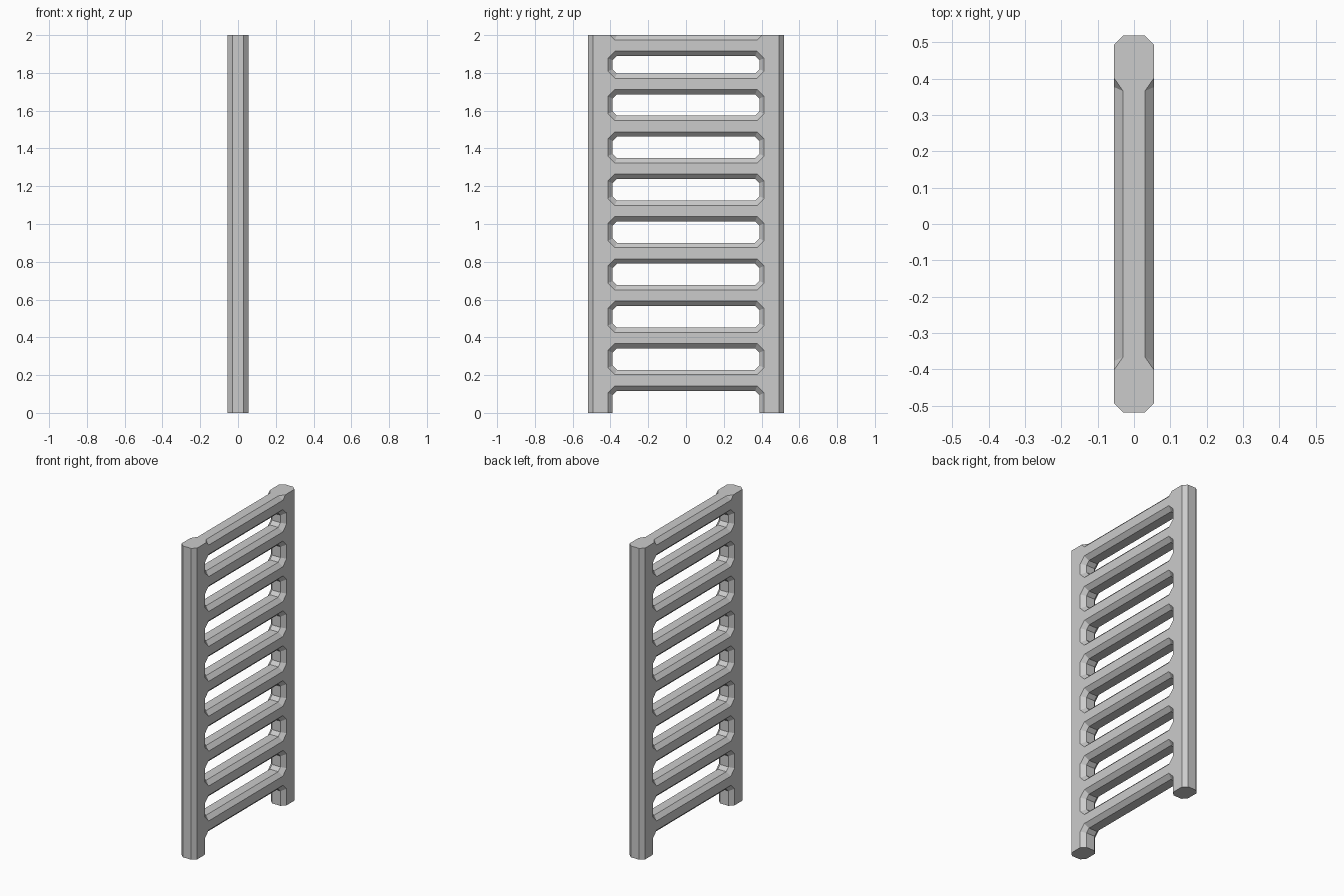
import bpy, bmesh

if "Cube" in bpy.data.objects:
    bpy.data.objects.remove(bpy.data.objects["Cube"])

HALF_X, CORE_X = 0.0555, 0.03      # half thickness, half thickness inside the bevel
HALF_Y, BEVEL = 0.518, 0.026       # half width, bevel width
OPEN_Y, CORNER = 0.388, 0.022      # half width and corner cut of the openings
PITCH, FIRST, RUNG = 0.2242, 0.117, 0.111


def loft(bm, rings):
    """Skin a list of equal-length point rings and cap both ends."""
    vs = [[bm.verts.new(p) for p in ring] for ring in rings]
    n = len(vs[0])
    for a, b in zip(vs, vs[1:]):
        for i in range(n):
            j = (i + 1) % n
            bm.faces.new((a[i], a[j], b[j], b[i]))
    bm.faces.new(vs[0])
    bm.faces.new(vs[-1])


def make_object(name, bm):
    bmesh.ops.recalc_face_normals(bm, faces=bm.faces[:])
    mesh = bpy.data.meshes.new(name)
    bm.to_mesh(mesh)
    bm.free()
    ob = bpy.data.objects.new(name, mesh)
    bpy.context.collection.objects.link(ob)
    return ob


def opening_ring(x, z0, z1, grow):
    """Corner-cut rectangle, offset outward by grow."""
    y, lo, hi = OPEN_Y + grow, z0 - grow, z1 + grow
    c = CORNER + 0.586 * grow
    return [(x, -y + c, lo), (x, y - c, lo), (x, y, lo + c), (x, y, hi - c),
            (x, y - c, hi), (x, -y + c, hi), (x, -y, hi - c), (x, -y, lo + c)]


# Ladder body: full slab with bevelled outer edges
bm = bmesh.new()
outline = [(CORE_X, HALF_Y), (HALF_X, HALF_Y - 0.025),
           (HALF_X, -HALF_Y + 0.025), (CORE_X, -HALF_Y)]
outline += [(-x, y) for x, y in reversed(outline)]
loft(bm, [[(x, y, z) for x, y in outline] for z in (0, 2)])
ladder = make_object("ladder", bm)

# Openings between rungs: open at the bottom, top rung slightly lower
tops = [FIRST + PITCH * k for k in range(8)] + [1.889, 2.3]
bottoms = [-0.3] + [t + RUNG for t in tops[:-2]] + [2.0005]
bm = bmesh.new()
over = 0.01
slope = BEVEL / (HALF_X - CORE_X)
flare = BEVEL + over * slope
for z0, z1 in zip(bottoms, tops):
    loft(bm, [opening_ring(-HALF_X - over, z0, z1, flare),
              opening_ring(-CORE_X, z0, z1, 0),
              opening_ring(CORE_X, z0, z1, 0),
              opening_ring(HALF_X + over, z0, z1, flare)])
cutter = make_object("opening_cutter", bm)
cutter.hide_render = True

# Cut the openings
mod = ladder.modifiers.new("openings", 'BOOLEAN')
mod.operation = 'DIFFERENCE'
mod.solver = 'EXACT'
mod.object = cutter
bpy.context.view_layer.objects.active = ladder
bpy.ops.object.modifier_apply(modifier=mod.name)
bpy.data.objects.remove(cutter)
